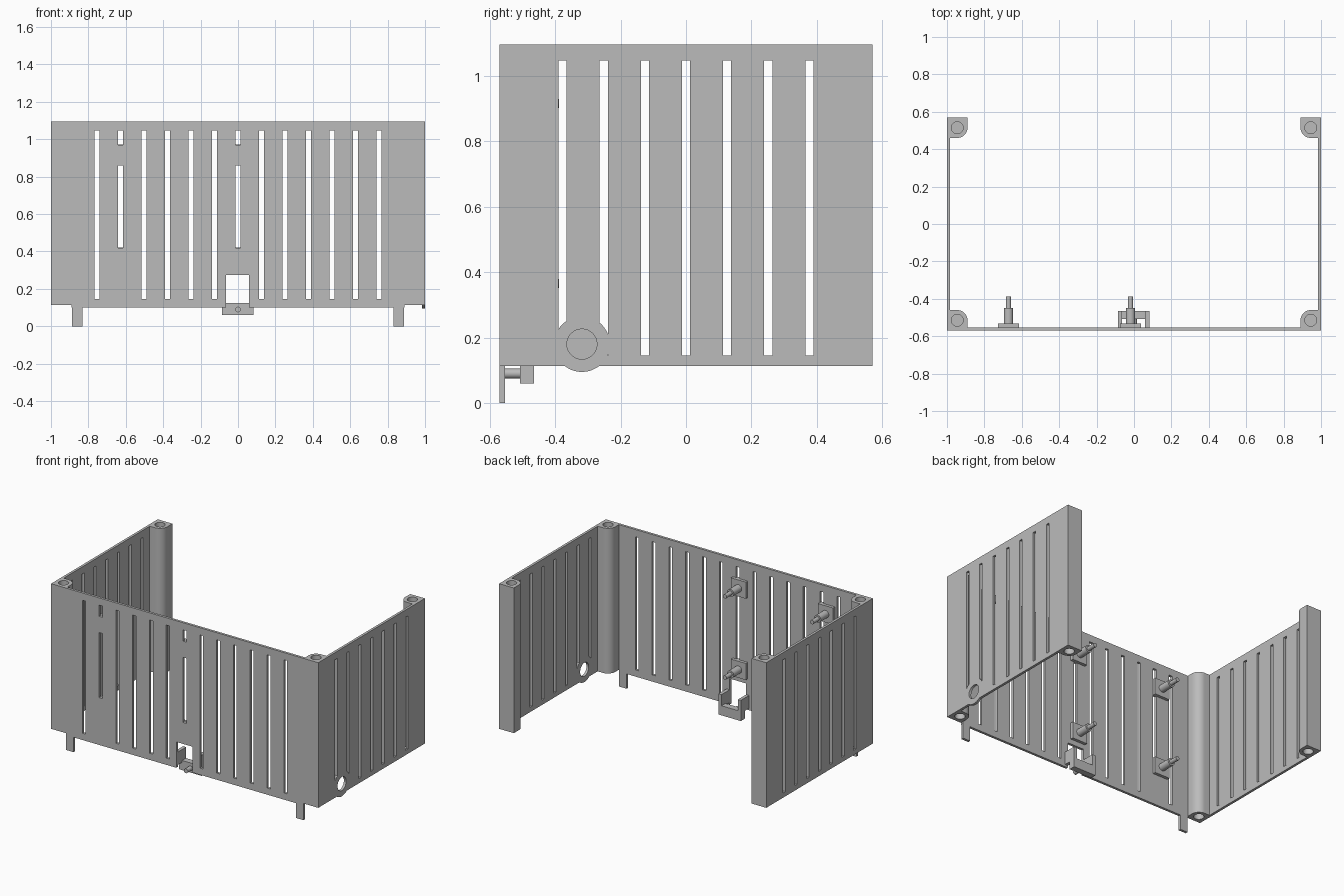
import bpy, bmesh, math
from mathutils import Matrix, Vector

old = bpy.data.objects.get("Cube")
if old:
    bpy.data.objects.remove(old, do_unlink=True)

grey = bpy.data.materials.new("plain_grey")
grey.use_nodes = True
colour = (0.5, 0.5, 0.5, 1)
grey.diffuse_color = colour
grey.node_tree.nodes["Principled BSDF"].inputs["Base Color"].default_value = colour

HX, HY, T = 1.0, 0.57, 0.017        # half width, half depth, wall thickness
Z0, Z1 = 0.113, 1.095               # bottom and top of the panels
POST = 0.11


def add_box(bm, x, y, z):
    """Box given by its (low, high) range on each axis."""
    centre = Vector([(r[0] + r[1]) / 2 for r in (x, y, z)])
    size = [r[1] - r[0] for r in (x, y, z)]
    bmesh.ops.create_cube(bm, size=1, matrix=Matrix.Translation(centre) @ Matrix.Diagonal((*size, 1)))


def add_rod(bm, a, b, r, sides=32):
    """Cylinder from point a to point b."""
    a, b = Vector(a), Vector(b)
    turn = (b - a).to_track_quat("Z", "Y").to_matrix().to_4x4()
    bmesh.ops.create_cone(bm, cap_ends=True, segments=sides, radius1=r, radius2=r,
                          depth=(b - a).length, matrix=Matrix.Translation((a + b) / 2) @ turn)


def finish(bm, name):
    bmesh.ops.recalc_face_normals(bm, faces=bm.faces)
    mesh = bpy.data.meshes.new(name)
    bm.to_mesh(mesh)
    bm.free()
    mesh.materials.append(grey)
    ob = bpy.data.objects.new(name, mesh)
    bpy.context.collection.objects.link(ob)
    return ob


def cut(ob, cutter_bm):
    """Subtract the cutter shapes and keep the plain result."""
    cutter = finish(cutter_bm, "cutter")
    cutter.hide_render = True
    mod = ob.modifiers.new("cut", "BOOLEAN")
    mod.operation, mod.solver, mod.object = "DIFFERENCE", "EXACT", cutter
    bpy.context.view_layer.update()
    result = bpy.data.meshes.new_from_object(ob.evaluated_get(bpy.context.evaluated_depsgraph_get()))
    ob.modifiers.clear()
    ob.data = result
    bpy.data.objects.remove(cutter, do_unlink=True)


def smooth(ob):
    bpy.ops.object.select_all(action="DESELECT")
    ob.select_set(True)
    bpy.context.view_layer.objects.active = ob
    bpy.ops.object.shade_smooth_by_angle(angle=math.radians(30))


STEP, SLOT = 0.1257, 0.0125         # slot spacing and half width
LOW, HIGH = 0.145, 1.046            # slot ends
mount_z = (0.365, 0.915)

# Front wall with slots and an open notch
bm = bmesh.new()
inner = HX - POST
add_box(bm, (-inner, inner), (-HY, -HY + T), (0.10, Z1))
front_wall = finish(bm, "front_wall")
holes = bmesh.new()
for i in range(-6, 7):
    x = i * STEP
    spans = [(0.42, 0.86), (0.97, HIGH)] if i in (-5, 0) else [(LOW, HIGH)]
    for span in spans:
        add_box(holes, (x - SLOT, x + SLOT), (-HY - 0.1, -HY + 0.1), span)
add_box(holes, (-0.063, 0.06), (-HY - 0.1, -HY + 0.1), (0, 0.275))
cut(front_wall, holes)

# Side walls; the left one makes room for the port ring
PORT_Y, PORT_Z, PORT_R = -0.318, 0.18, 0.085
for side, name in ((1, "left_wall"), (-1, "right_wall")):
    xs = sorted((side * HX, side * (HX - T)))
    wide = (xs[0] - 0.1, xs[1] + 0.1)
    bm = bmesh.new()
    add_box(bm, xs, (-HY + POST, HY - POST), (Z0, Z1))
    wall = finish(bm, name)
    holes = bmesh.new()
    for i in range(-3, 4):
        y = i * STEP
        add_box(holes, wide, (y - SLOT, y + SLOT), (LOW, HIGH))
    cut(wall, holes)
    if side == 1:
        disc = bmesh.new()
        add_rod(disc, (wide[0], PORT_Y, PORT_Z), (wide[1], PORT_Y, PORT_Z), PORT_R, 48)
        cut(wall, disc)

# Round cable port ring
bm = bmesh.new()
add_rod(bm, (HX - T, PORT_Y, PORT_Z), (HX, PORT_Y, PORT_Z), PORT_R, 48)
port = finish(bm, "port_ring")
holes = bmesh.new()
add_rod(holes, (0.8, PORT_Y, PORT_Z), (1.2, PORT_Y, PORT_Z), 0.046)
cut(port, holes)
smooth(port)

# Corner posts: square outside, rounded inside, blind screw holes at both ends
for sx, sx_name in ((1, "left"), (-1, "right")):
    for sy, sy_name in ((-1, "front"), (1, "back")):
        half = POST / 2
        arc = [(half + half * math.cos(a), half + half * math.sin(a))
               for a in (math.pi / 2 * k / 12 for k in range(13))]
        outline = [(0, 0), (POST, 0)] + arc[1:-1] + [(0, POST)]
        outline.insert(2, arc[0])
        outline.insert(-1, arc[-1])
        bm = bmesh.new()
        base = bm.faces.new([bm.verts.new((sx * (HX - u), sy * (HY - v), Z0)) for u, v in outline])
        top = bmesh.ops.extrude_face_region(bm, geom=[base])["geom"]
        bmesh.ops.translate(bm, vec=(0, 0, Z1 - Z0), verts=[v for v in top if isinstance(v, bmesh.types.BMVert)])
        post = finish(bm, f"{sy_name}_{sx_name}_post")
        holes = bmesh.new()
        cx, cy = sx * (HX - half), sy * (HY - half)
        for end, depth in ((Z0, 0.15), (Z1, -0.15)):
            add_rod(holes, (cx, cy, end - depth), (cx, cy, end + depth), 0.032)
        cut(post, holes)
        smooth(post)

# Feet under the front wall
for side, name in ((1, "left_foot"), (-1, "right_foot")):
    bm = bmesh.new()
    add_box(bm, sorted((side * 0.832, side * 0.888)), (-HY, -HY + T), (0, 0.10))
    finish(bm, name)

# Board mounts: plate, spacer and pin
for x in (-0.671, -0.019):
    for z in mount_z:
        bm = bmesh.new()
        y = -HY + T
        add_box(bm, (x - 0.056, x + 0.056), (y, y + 0.02), (z - 0.056, z + 0.056))
        add_rod(bm, (x, y + 0.02, z), (x, -0.448, z), 0.025)
        add_rod(bm, (x, -0.448, z), (x, -0.388, z), 0.014)
        smooth(finish(bm, "board_mount"))

# Bracket behind the notch with a short peg
bm = bmesh.new()
add_box(bm, (-0.085, 0.083), (-0.507, -0.465), (0.06, 0.125))
for xs in ((-0.085, -0.063), (0.06, 0.083)):
    add_box(bm, xs, (-0.507, -0.465), (0.125, 0.2))
    add_box(bm, xs, (-HY + T, -0.507), (0.113, 0.2))
finish(bm, "notch_bracket")
bm = bmesh.new()
add_rod(bm, (0, -0.557, 0.09), (0, -0.507, 0.09), 0.015)
smooth(finish(bm, "bracket_peg"))
